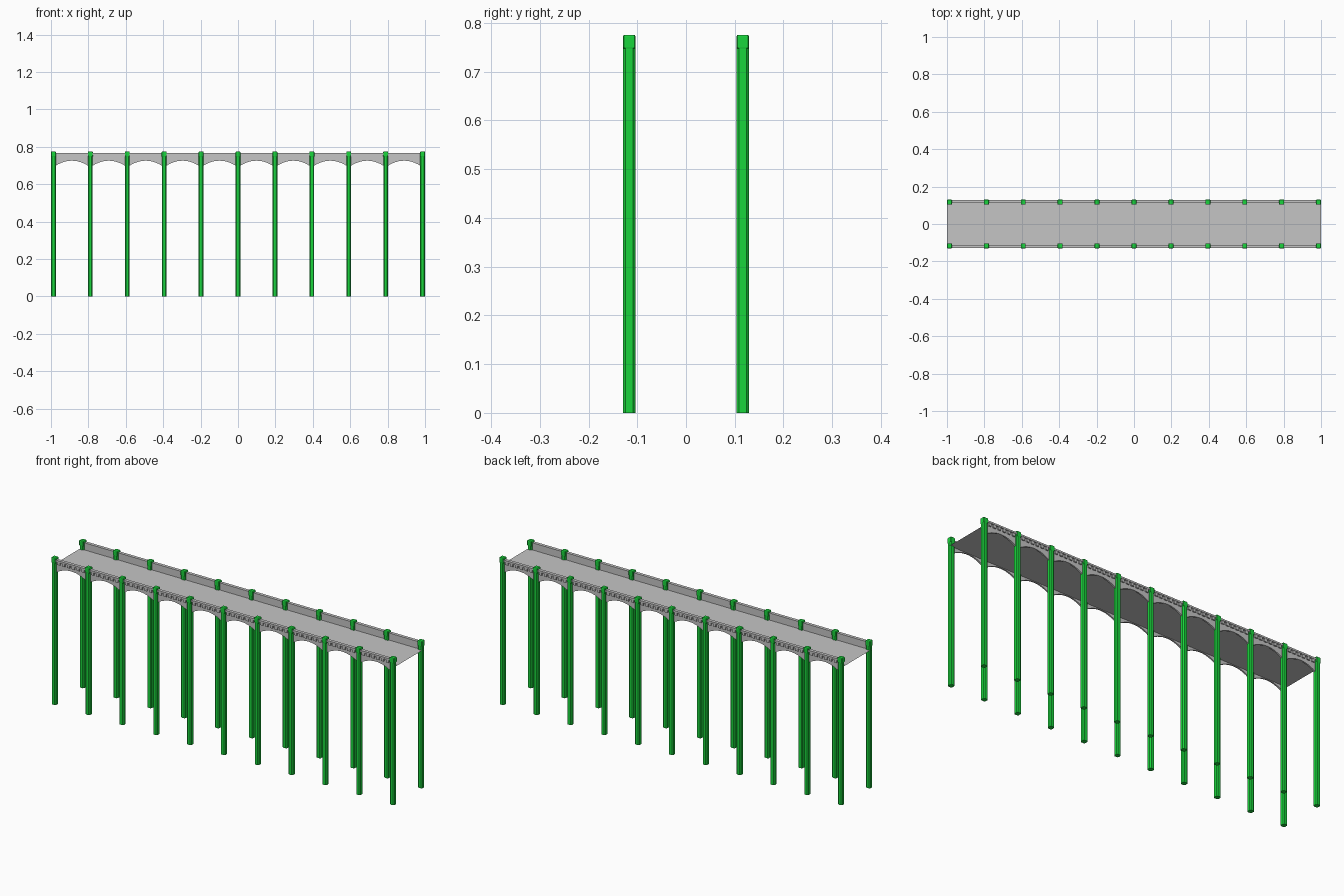
import bpy, bmesh, math

if "Cube" in bpy.data.objects:
    bpy.data.objects.remove(bpy.data.objects["Cube"])

N = 11                 # pillars per side
STEP = 0.1974          # pillar spacing
X0 = -STEP * (N - 1) / 2
PY = 0.1165            # pillar line
DECK_Z = 0.728


def material(name, rgb):
    m = bpy.data.materials.new(name)
    m.diffuse_color = (*rgb, 1)
    m.use_nodes = True
    m.node_tree.nodes["Principled BSDF"].inputs["Base Color"].default_value = m.diffuse_color
    return m


GREEN = material("bright green", (0.01, 0.66, 0.045))
GREY = material("stone grey", (0.56, 0.56, 0.56))


def finish(bm, name, mat, fix=True):
    if fix:
        bmesh.ops.recalc_face_normals(bm, faces=bm.faces)
    me = bpy.data.meshes.new(name)
    bm.to_mesh(me)
    bm.free()
    ob = bpy.data.objects.new(name, me)
    bpy.context.collection.objects.link(ob)
    me.materials.append(mat)
    return ob


def box(bm, x0, x1, y0, y1, z0, z1):
    v = [bm.verts.new((x, y, z)) for z in (z0, z1)
         for x, y in ((x0, y0), (x1, y0), (x1, y1), (x0, y1))]
    for f in ((3, 2, 1, 0), (4, 5, 6, 7), (0, 1, 5, 4),
              (1, 2, 6, 5), (2, 3, 7, 6), (3, 0, 4, 7)):
        bm.faces.new([v[i] for i in f])


def post(bm, x, y, rings):
    # chamfered square rings (z, half width, chamfer) joined into a column
    loops = []
    for z, h, c in rings:
        pts = ((h, c - h), (h, h - c), (h - c, h), (c - h, h),
               (-h, h - c), (-h, c - h), (c - h, -h), (h - c, -h))
        loops.append([bm.verts.new((x + a, y + b, z)) for a, b in pts])
    for lo, hi in zip(loops, loops[1:]):
        for i in range(8):
            j = (i + 1) % 8
            bm.faces.new((lo[i], lo[j], hi[j], hi[i]))
    bm.faces.new(loops[0][::-1])
    bm.faces.new(loops[-1])


# Road deck: a thin flat sheet
bm = bmesh.new()
for a, b in ((-0.116, 0), (0, 0.116)):
    bm.faces.new([bm.verts.new(p) for p in
                  ((-1, a, DECK_Z), (1, a, DECK_Z), (1, b, DECK_Z), (-1, b, DECK_Z))])
bmesh.ops.remove_doubles(bm, verts=bm.verts, dist=1e-5)
finish(bm, "road_deck", GREY)

for side, s in (("front", -1), ("back", 1)):
    # Pillars with slightly wider caps
    bm = bmesh.new()
    for i in range(N):
        post(bm, X0 + i * STEP, s * PY,
             [(0, 0.0126, 0.005), (0.748, 0.0126, 0.005),
              (0.750, 0.0132, 0.002), (0.772, 0.0132, 0.002), (0.775, 0.0112, 0.002)])
    finish(bm, side + "_pillars", GREEN)

    # Arched side wall
    bm = bmesh.new()
    ya, yb = s * 0.112, s * 0.120
    seg = 12
    half = STEP / 2 - 0.012
    rows = []
    for i in range(N - 1):
        cx = X0 + (i + 0.5) * STEP
        pts = [(cx - STEP / 2, 0.699)]
        for k in range(seg + 1):
            t = -1 + 2 * k / seg
            pts.append((cx + t * half, 0.699 + 0.027 * (1 - t * t)))
        rows += pts
    rows.append((-X0, 0.699))
    cols = [[bm.verts.new((x, y, zz)) for y, zz in
             ((ya, z), (yb, z), (yb, 0.758), (ya, 0.758))] for x, z in rows]
    for a, b in zip(cols, cols[1:]):
        for i in range(4):
            j = (i + 1) % 4
            bm.faces.new((a[i], a[j], b[j], b[i]))
    bm.faces.new(cols[0])
    bm.faces.new(cols[-1])
    finish(bm, side + "_arched_wall", GREY)

    # Coping along the wall top
    bm = bmesh.new()
    y0, y1 = sorted((s * 0.111, s * 0.128))
    box(bm, -0.995, 0.995, y0, y1, 0.757, 0.766)
    finish(bm, side + "_coping", GREY)

    # Small brackets under the coping
    bm = bmesh.new()
    y0, y1 = sorted((s * 0.119, s * 0.1265))
    for i in range(N - 1):
        for k in range(6):
            x = X0 + i * STEP + 0.014 + (STEP - 0.028) * (k + 0.5) / 6
            box(bm, x - 0.008, x + 0.008, y0, y1, 0.742, 0.7575)
    finish(bm, side + "_brackets", GREY)
